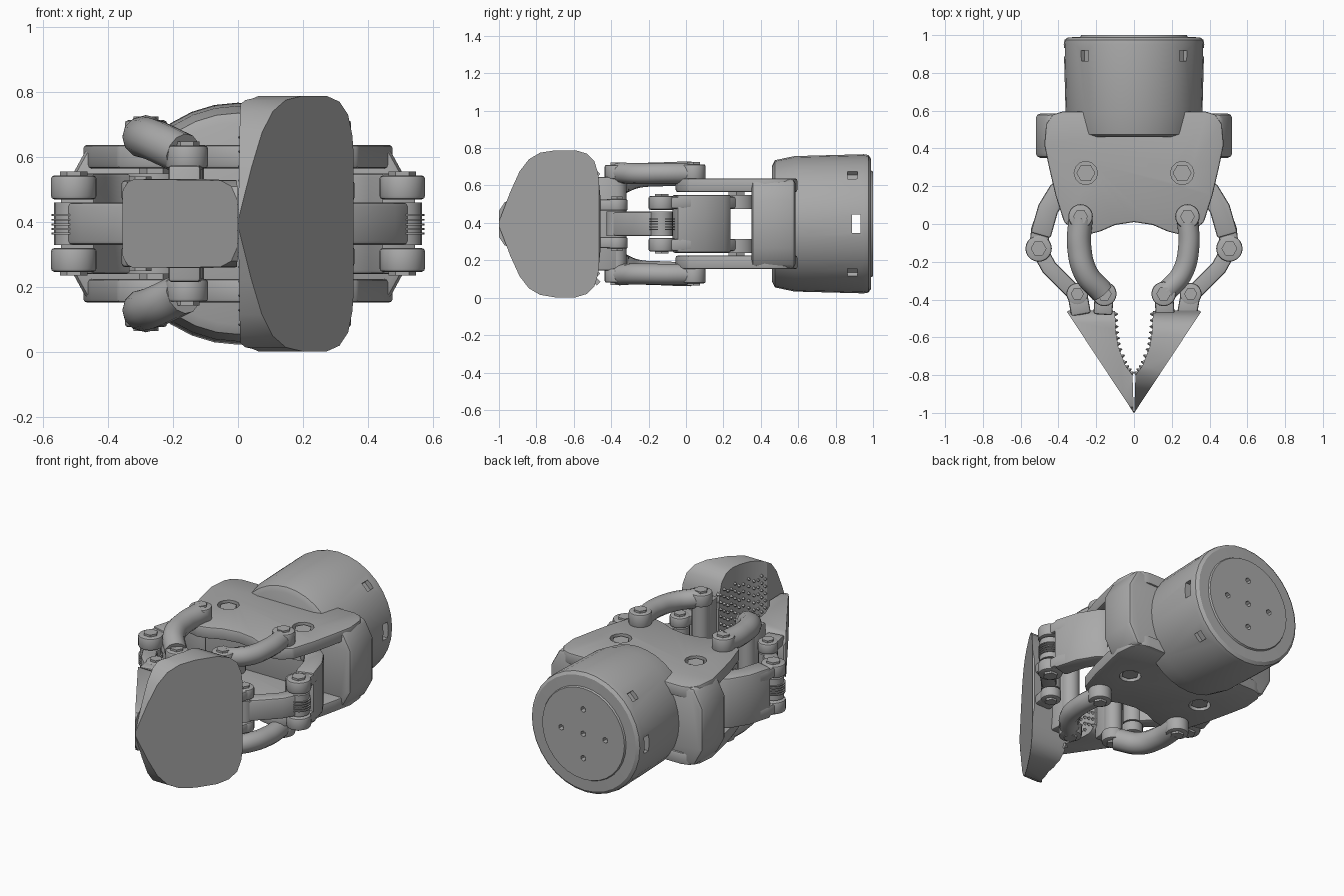
import bpy, bmesh, math
from mathutils import Vector, Matrix

old = bpy.data.objects.get("Cube")
if old:
    bpy.data.objects.remove(old, do_unlink=True)

ZC = 0.395          # height of the horizontal symmetry plane
grey = bpy.data.materials.new("matte_grey")
grey.use_nodes = True
grey.diffuse_color = (0.4, 0.4, 0.4, 1)
grey.node_tree.nodes["Principled BSDF"].inputs["Base Color"].default_value = (0.4, 0.4, 0.4, 1)


def activate(ob):
    bpy.ops.object.select_all(action='DESELECT')
    ob.select_set(True)
    bpy.context.view_layer.objects.active = ob


def finish(name, bm):
    bmesh.ops.recalc_face_normals(bm, faces=bm.faces)
    me = bpy.data.meshes.new(name)
    bm.to_mesh(me)
    bm.free()
    me.materials.append(grey)
    ob = bpy.data.objects.new(name, me)
    bpy.context.collection.objects.link(ob)
    return ob


def apply_mod(ob, kind, **settings):
    mod = ob.modifiers.new(kind, kind)
    for key, value in settings.items():
        setattr(mod, key, value)
    activate(ob)
    bpy.ops.object.modifier_apply(modifier=mod.name)


def bevel(ob, width, segments=2):
    apply_mod(ob, 'BEVEL', width=width, segments=segments, limit_method='ANGLE')
    return ob


def boolean(ob, tool, operation):
    tool.hide_render = True
    apply_mod(ob, 'BOOLEAN', object=tool, operation=operation, solver='EXACT')
    bpy.data.objects.remove(tool, do_unlink=True)


def prism(name, pts, lo, hi, axis='z'):
    """Extrude a flat outline along an axis."""
    place = {'x': lambda u, v, t: (t, u, v),
             'y': lambda u, v, t: (u, t, v),
             'z': lambda u, v, t: (u, v, t)}[axis]
    bm = bmesh.new()
    ends = [[bm.verts.new(place(u, v, t)) for u, v in pts] for t in (lo, hi)]
    for ring in ends:
        bm.faces.new(ring)
    for i in range(len(pts)):
        j = (i + 1) % len(pts)
        bm.faces.new((ends[0][i], ends[0][j], ends[1][j], ends[1][i]))
    return finish(name, bm)


def disc(name, x, y, lo, hi, r, sides=20):
    ring = [(x + r * math.cos(a), y + r * math.sin(a))
            for a in (math.tau * i / sides for i in range(sides))]
    return prism(name, ring, lo, hi)


def bar(name, path, width, lo, hi):
    """Slab of constant width following a path seen from above."""
    pts = [Vector(p) for p in path]
    left, right = [], []
    for i, p in enumerate(pts):
        d = (pts[min(i + 1, len(pts) - 1)] - pts[max(i - 1, 0)]).normalized()
        n = Vector((-d.y, d.x)) * width / 2
        left.append(p + n)
        right.append(p - n)
    return bevel(prism(name, left + right[::-1], lo, hi), 0.012)


def lathe(name, profile, sides=32):
    """Revolve (y, radius) pairs about the long axis."""
    bm = bmesh.new()
    rings = [[bm.verts.new((r * math.cos(math.tau * i / sides), y,
                            ZC + r * math.sin(math.tau * i / sides)))
              for i in range(sides)] for y, r in profile]
    for a, b in zip(rings, rings[1:]):
        for i in range(sides):
            j = (i + 1) % sides
            bm.faces.new((a[i], a[j], b[j], b[i]))
    bm.faces.new(rings[0])
    bm.faces.new(rings[-1])
    return finish(name, bm)


def span(a, b, flip):
    """Height range, optionally mirrored below the centre plane."""
    return (2 * ZC - b, 2 * ZC - a) if flip else (a, b)


def pivot(name, x, y, lo, hi, r, flip):
    """Round boss with a hexagonal bolt head."""
    bevel(disc(name, x, y, *span(lo, hi - 0.012, flip), r), 0.01)
    disc(name + "_bolt", x, y, *span(hi - 0.02, hi, flip), r * 0.6, 6)


# Round wrist housing with slots, notches and mounting holes
wrist = lathe("wrist_housing", [(0.46, 0.31), (0.475, 0.34), (0.58, 0.362), (0.95, 0.372),
                                (0.975, 0.368), (0.988, 0.35), (0.99, 0.285), (1.0, 0.28)])
bm = bmesh.new()
bmesh.ops.create_cube(bm, size=1, matrix=Matrix.Translation((0, 0.91, ZC))
                      @ Matrix.Diagonal((1, 0.045, 0.1, 1)))
for k in range(4):
    a = math.pi / 4 + k * math.pi / 2
    spot = Vector((math.cos(a) * 0.37, 0.89, ZC + math.sin(a) * 0.37))
    bmesh.ops.create_cube(bm, size=0.055, matrix=Matrix.Translation(spot)
                          @ Matrix.Rotation(-a, 4, 'Y'))
holes = [(0, 0)] + [(0.15 * math.cos(k * math.pi / 2), 0.15 * math.sin(k * math.pi / 2))
                    for k in range(4)]
for x, z in holes:
    bmesh.ops.create_cone(bm, cap_ends=True, segments=6, radius1=0.018, radius2=0.018, depth=0.06,
                          matrix=Matrix.Translation((x, 1, ZC + z)) @ Matrix.Rotation(math.pi / 2, 4, 'X'))
boolean(wrist, finish("wrist_cutter", bm), 'DIFFERENCE')

# Palm: chamfered rear block and two shield-shaped plates
section = [(0.46, 0.24), (0.52, 0.13), (0.52, -0.13), (0.46, -0.24)]
outline = [(x, ZC + z) for x, z in section] + [(-x, ZC + z) for x, z in section[::-1]]
bevel(prism("palm_block", outline, 0.35, 0.585, 'y'), 0.025)

half = [(0.1, -0.005), (0.18, -0.04), (0.24, -0.055), (0.31, -0.04), (0.37, 0.01), (0.415, 0.15),
        (0.45, 0.3), (0.475, 0.42), (0.465, 0.53), (0.43, 0.58), (0.38, 0.595)]
shield = [(0, 0.01)] + half + [(-x, y) for x, y in half[::-1]]
for flip in (False, True):
    label = "lower" if flip else "upper"
    plate = prism(label + "_palm_plate", shield, *span(0.565, 0.637, flip))
    bevel(plate, 0.01)
    for s in (1, -1):
        boolean(plate, disc("bolt_hole", s * 0.255, 0.27, *span(0.5, 0.7, flip), 0.062, 12), 'DIFFERENCE')
        disc(label + "_palm_bolt", s * 0.255, 0.27, *span(0.54, 0.628, flip), 0.05, 6)


def linkage(s, side, big):
    X = lambda pts: [(s * x, y) for x, y in pts]
    arm = [(0.25, 0.27), (0.38, 0.19), (0.455, 0.08), (0.495, -0.03), (0.505, -0.13)]
    # Driven lever: solid middle with forked ends
    bar(side + "_lever_web", X([(0.36, 0.2), (0.4, 0.17), (0.455, 0.08), (0.495, -0.06)]),
        0.11, ZC - 0.155, ZC + 0.155)
    # Thin outer link with ribbed collar
    bar(side + "_outer_link", X([(0.51, -0.12), (0.45, -0.23), (0.30, -0.38)]), 0.085, 0.33, 0.46)
    disc(side + "_outer_link_eye", s * 0.505, -0.13, 0.33, 0.46, 0.06)
    for k in range(5):
        disc(side + "_collar_rib", s * 0.505, -0.13, 0.362 + k * 0.014, 0.368 + k * 0.014, 0.068)
    disc(side + "_finger_link_eye", s * 0.30, -0.37, 0.33, 0.46, 0.055)

    post_top, end_top = (0.645, 0.722) if big else (0.575, 0.647)
    for flip in (False, True):
        n = side + ("_lower" if flip else "_upper")
        bar(n + "_lever_fork", X(arm), 0.1, *span(0.475, 0.54, flip))
        disc(n + "_lever_hub", s * 0.255, 0.27, *span(0.475, 0.55, flip), 0.1)
        pivot(n + "_elbow_pivot", s * 0.505, -0.13, 0.47, 0.555, 0.07, flip)
        pivot(n + "_finger_pivot", s * 0.30, -0.37, 0.465, 0.54, 0.058, flip)
        bar(n + "_finger_fork", X([(0.30, -0.37), (0.28, -0.48)]), 0.105, *span(0.465, 0.525, flip))
        pivot(n + "_palm_pivot", s * 0.283, 0.04, 0.63, 0.725, 0.065, flip)
        pivot(n + "_inner_pivot", s * 0.157, -0.37, post_top - 0.01, end_top, 0.065, flip)
        # Curved round inner link
        cu = bpy.data.curves.new(n + "_inner_link", 'CURVE')
        cu.dimensions = '3D'
        cu.bevel_depth = 0.056 if big else 0.064
        cu.bevel_resolution = 4
        cu.use_fill_caps = True
        sp = cu.splines.new('BEZIER')
        zs = (0.665, 0.665, 0.663, 0.668) if big else (0.665, 0.66, 0.65, 0.61)
        path = [(0.283, 0.03), (0.29, -0.12), (0.255, -0.26), (0.17, -0.36)]
        sp.bezier_points.add(len(path) - 1)
        for p, (x, y), z in zip(sp.bezier_points, path, zs):
            p.co = (s * x, y, 2 * ZC - z if flip else z)
            p.handle_left_type = p.handle_right_type = 'AUTO'
        cu.materials.append(grey)
        ob = bpy.data.objects.new(cu.name, cu)
        bpy.context.collection.objects.link(ob)
        activate(ob)
        bpy.ops.object.convert(target='MESH')
    # Finger post behind the jaw
    lo, hi = 2 * ZC - post_top, post_top
    disc(side + "_finger_post", s * 0.157, -0.37, lo, hi, 0.052)
    bar(side + "_finger_bracket", X([(0.157, -0.36), (0.165, -0.48)]), 0.1, lo, hi)


def finger(s, side, contour, reach):
    """Wedge jaw: plan outline cut to the side contour, with gripping teeth."""
    grip = [(0.1, -0.46), (0.098, -0.56), (0.083, -0.65), (0.045, -0.75), (0.008, -0.8)]
    plan = [(s * x, y) for x, y in grip + [(0.001, -1.0), (0.355, -0.465), (0.345, -0.458)]]
    jaw = prism(side + "_jaw", plan, -0.1, 0.9)
    loop = [(y, ZC + h) for y, h in contour] + [(y, ZC - h) for y, h in contour[::-1]]
    boolean(jaw, prism("contour_cutter", loop, -0.6, 0.6, 'x'), 'INTERSECT')
    bm = bmesh.new()
    rows = max(3, round(reach / 0.022))
    for a, b in zip(grip, grip[1:]):
        a, b = Vector((s * a[0], a[1])), Vector((s * b[0], b[1]))
        d = (b - a).normalized()
        n = Vector((-d.y, d.x, 0))
        if n.x * s > 0:
            n = -n
        turn = n.to_track_quat('Z', 'Y').to_matrix().to_4x4()
        for k in range(3):
            p = a.lerp(b, (k + 0.5) / 3)
            for r in range(rows):
                z = ZC - reach + 2 * reach * (r + 0.5 * (k % 2)) / rows
                bmesh.ops.create_cone(bm, cap_ends=True, segments=4, radius1=0.019, radius2=0.003,
                                      depth=0.03, matrix=Matrix.Translation((p.x, p.y, z)) @ turn)
    finish(side + "_grip_teeth", bm)


linkage(1, "left", True)
linkage(-1, "right", False)
finger(1, "left", [(-1.0, 0.012), (-0.94, 0.17), (-0.89, 0.28), (-0.84, 0.345), (-0.78, 0.38), (-0.7, 0.393),
                   (-0.59, 0.393), (-0.53, 0.375), (-0.49, 0.335), (-0.47, 0.27), (-0.458, 0.15)], 0.31)
finger(-1, "right", [(-1.0, 0.07), (-0.97, 0.115), (-0.92, 0.133), (-0.52, 0.137),
                     (-0.49, 0.128), (-0.468, 0.105), (-0.458, 0.08)], 0.1)

# Smooth curved surfaces, keep edges crisp
for ob in list(bpy.context.scene.objects):
    if ob.type == 'MESH' and "teeth" not in ob.name:
        activate(ob)
        bpy.ops.object.shade_smooth_by_angle(angle=math.radians(32))
